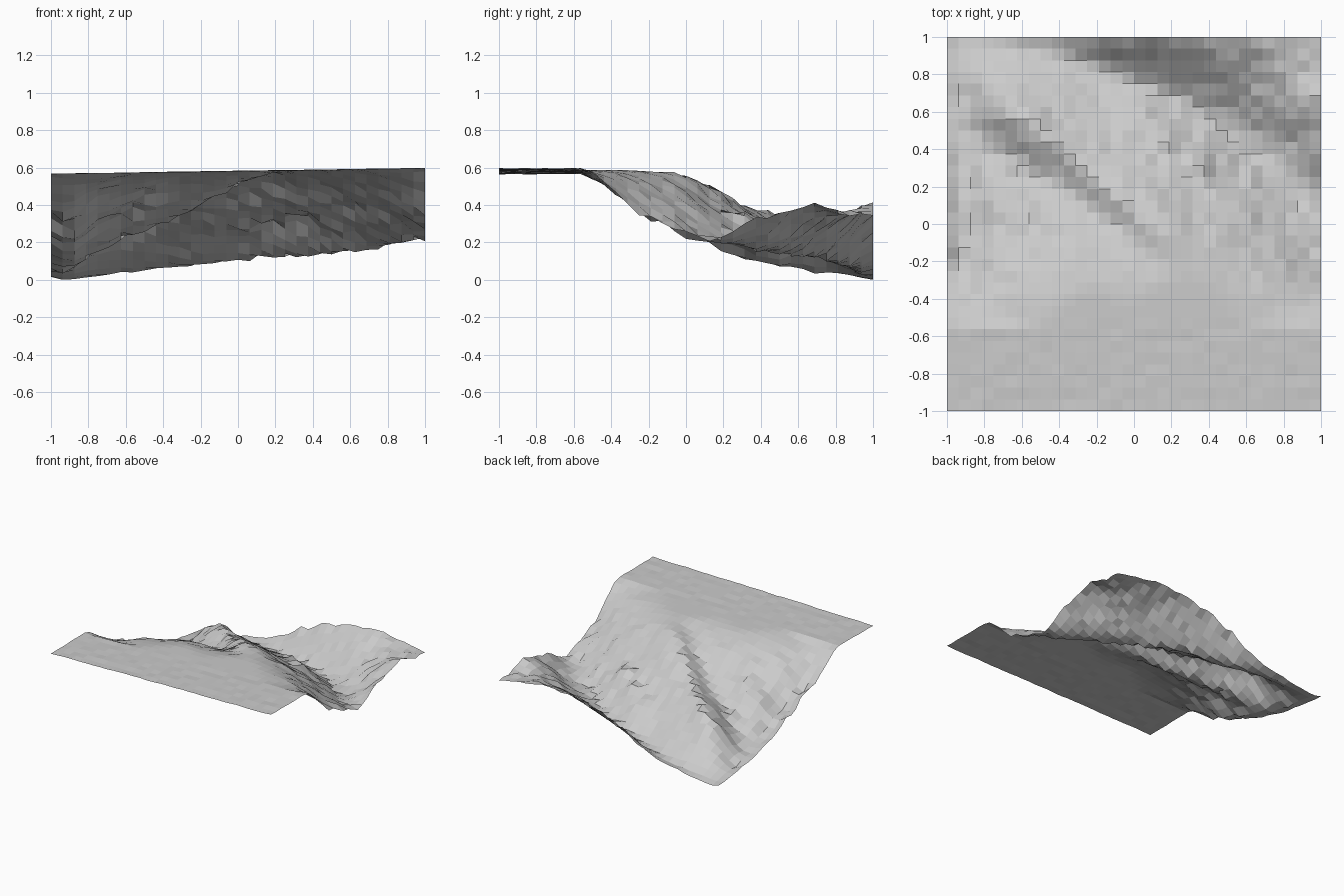
import bpy, bmesh, random
from mathutils import Vector

if "Cube" in bpy.data.objects:
    bpy.data.objects.remove(bpy.data.objects["Cube"])

random.seed(4)
N = 32                                   # grid cells per side

# Feature lines of the landscape (x, y, height)
river = [(-.92, 1, 0), (-.7, .95, .025), (-.55, .93, .04), (-.4, .9, .055), (-.25, .86, .07),
         (-.1, .8, .085), (.05, .74, .10), (.2, .66, .112), (.35, .57, .125), (.5, .48, .14),
         (.63, .4, .152), (.75, .33, .165), (.88, .23, .19), (1, .14, .22)]
spur_crest = [(.2, -.08, .59), (.08, .02, .565), (-.05, .12, .515), (-.15, .22, .455),
              (-.3, .31, .405), (-.4, .4, .375), (-.5, .47, .355), (-.6, .53, .335),
              (-.7, .6, .27), (-.82, .75, .12)]
spur_gully = [(.1, -.15, .54), (-.1, 0, .45), (-.22, .08, .39), (-.34, .16, .33),
              (-.45, .23, .28), (-.57, .29, .235), (-.7, .39, .165), (-.85, .5, .08),
              (-.93, .7, .03)]
west_gully = [(-.92, -.35, .44), (-.91, -.18, .31), (-.9, 0, .19), (-.9, .2, .13), (-.89, .35, .1)]
west_edge = [(-1, -.1, .36), (-1, .15, .23), (-1, .4, .12), (-1, .7, .06), (-1, 1, .02)]
west_slope = [(-.3, -.1, .51), (-.6, .1, .36), (-.6, -.25, .51), (-.8, -.2, .43),
              (-.8, .1, .28), (-.78, .3, .19)]
east_edge = [(1, -.4, .49), (1, -.3, .39), (1, -.15, .31), (1, 0, .26), (1, .3, .30),
             (1, .45, .34), (1, .68, .42), (1, .85, .36), (1, 1, .35)]
east_slope = [(-.4, .7, .18), (-.15, .48, .27), (.3, .1, .43), (.5, -.05, .48),
              (.6, .2, .30), (.7, 0, .37), (.8, -.2, .45), (.4, -.25, .58), (.7, -.35, .56)]
low_rib = [(.02, .6, .24), (.18, .46, .31), (.34, .33, .36)]
low_rill = [(0, .45, .27), (.14, .33, .32), (.27, .2, .37)]
hill = [(-.6, 1, .06), (-.35, 1, .13), (-.15, 1, .25), (.05, 1, .34), (.3, 1, .40),
        (.55, 1, .43), (.8, .9, .37), (.85, .68, .36), (.5, .8, .30), (.2, .85, .25)]


def plateau(x):
    return .585 + .015 * x


# Flat terrace at the front
terrace = [(x, y, plateau(x)) for x in (-1, -.5, 0, .5, 1) for y in (-1, -.75, -.52)]
terrace += [(x, -.33, plateau(x)) for x in (-.25, .1, .4)]

pts = (river + spur_crest + spur_gully + west_gully + west_edge + west_slope + east_edge
       + east_slope + low_rib + low_rill + hill + terrace)


def solve(a, b):
    n = len(b)
    m = [row + [v] for row, v in zip(a, b)]
    for i in range(n):
        p = max(range(i, n), key=lambda r: abs(m[r][i]))
        m[i], m[p] = m[p], m[i]
        for r in range(i + 1, n):
            f = m[r][i] / m[i][i]
            if f:
                m[r] = [u - f * v for u, v in zip(m[r], m[i])]
    out = [0.0] * n
    for i in reversed(range(n)):
        out[i] = (m[i][n] - sum(m[i][k] * out[k] for k in range(i + 1, n))) / m[i][i]
    return out


# Surface stretched through all feature points
flat = [Vector(p[:2]) for p in pts]
weights = solve([[(p - q).length for q in flat] for p in flat], [p[2] for p in pts])
streaks = [random.uniform(-.01, .01) for _ in range(2 * N + 2)]   # diagonal rills


def height(x, y):
    here = Vector((x, y))
    z = sum(w * (here - q).length for w, q in zip(weights, flat))
    top = plateau(x)
    if y < -.52:
        return top + random.uniform(-.003, .003)
    rough = min(1, max(0, (top - z) / .12)) * min(1, max(0, (z - .03) / .2))
    bump = streaks[round((x + y + 2) * N / 2)] + random.uniform(-.014, .014)
    return max(0, min(z + rough * bump, top))


# Terrain grid
bm = bmesh.new()
bmesh.ops.create_grid(bm, x_segments=N, y_segments=N, size=1)
for v in bm.verts:
    v.co.z = height(v.co.x, v.co.y)
low = min(v.co.z for v in bm.verts)
for v in bm.verts:
    v.co.z -= low
mesh = bpy.data.meshes.new("terrain")
bm.to_mesh(mesh)
bm.free()
bpy.context.collection.objects.link(bpy.data.objects.new("terrain", mesh))
